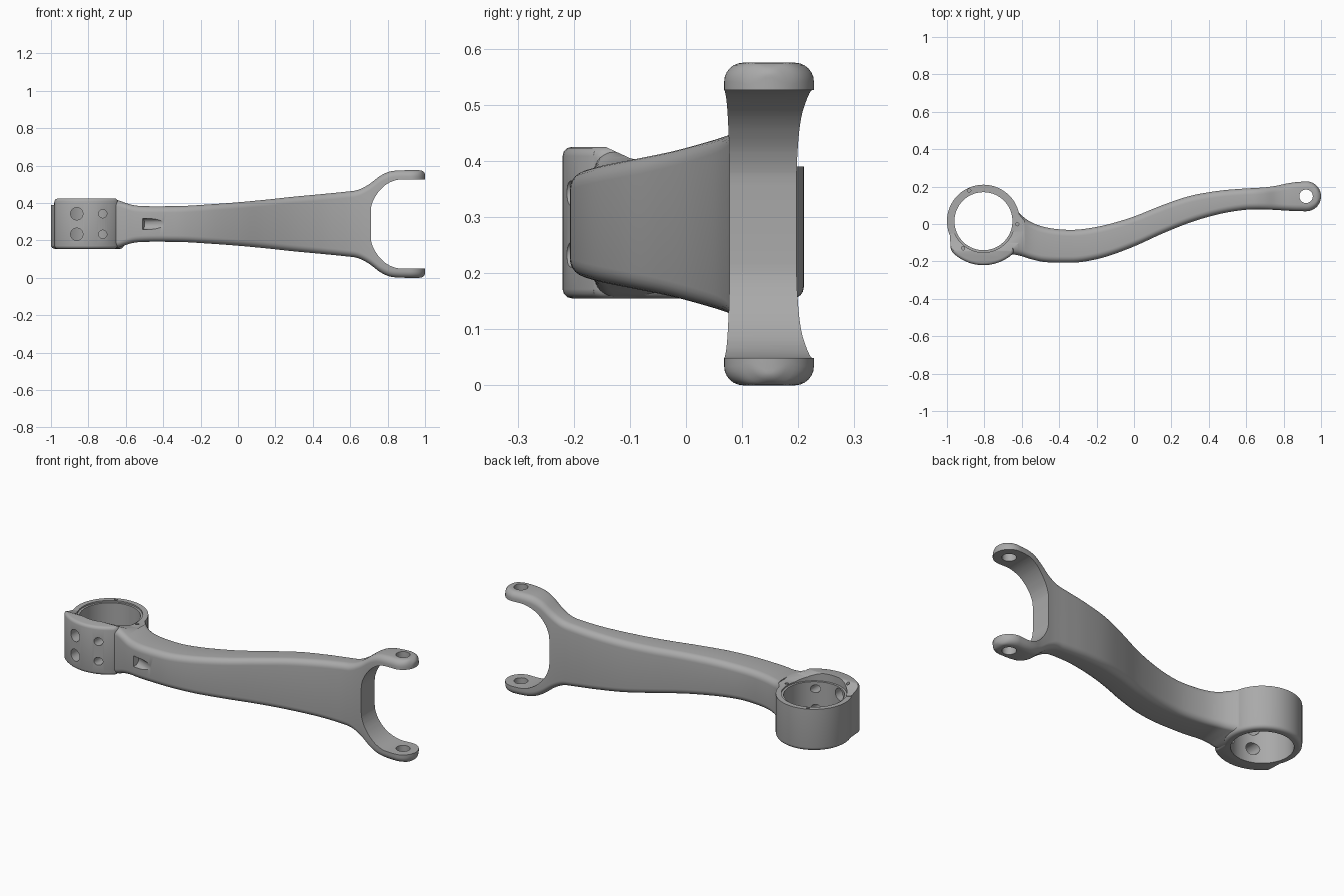
import bpy
import bmesh
import math
from mathutils import Vector

if "Cube" in bpy.data.objects:
    bpy.data.objects.remove(bpy.data.objects["Cube"], do_unlink=True)

MID = 0.2875                      # height of the symmetry plane
HUB = Vector((-0.805, 0.015, 0))  # axis of the clamp ring
EYE = Vector((0.92, 0.148, 0))    # axis of the fork eyes

metal = bpy.data.materials.new("grey metal")
metal.use_nodes = True
grey = (0.4, 0.4, 0.4, 1)
metal.diffuse_color = grey
metal.node_tree.nodes["Principled BSDF"].inputs["Base Color"].default_value = grey


def finish(name, bm):
    bmesh.ops.recalc_face_normals(bm, faces=bm.faces[:])
    mesh = bpy.data.meshes.new(name)
    bm.to_mesh(mesh)
    bm.free()
    mesh.materials.append(metal)
    obj = bpy.data.objects.new(name, mesh)
    bpy.context.collection.objects.link(obj)
    return obj


def loft(name, rings):
    """Skin a list of equal-length rings and cap both ends."""
    bm = bmesh.new()
    loops = [[bm.verts.new(p) for p in ring] for ring in rings]
    count = len(loops[0])
    for a, b in zip(loops, loops[1:]):
        for i in range(count):
            j = (i + 1) % count
            bm.faces.new((a[i], a[j], b[j], b[i]))
    bm.faces.new(loops[0])
    bm.faces.new(loops[-1])
    return finish(name, bm)


def cylinder(name, start, end, radius, sides=32):
    start, end = Vector(start), Vector(end)
    axis = end - start
    side = axis.orthogonal().normalized()
    other = axis.normalized().cross(side)
    angles = [math.tau * i / sides for i in range(sides)]
    circle = [(side * math.cos(t) + other * math.sin(t)) * radius for t in angles]
    return loft(name, [[c + p for p in circle] for c in (start, end)])


def spline(points, steps):
    """Smooth curve through a few control tuples."""
    pts = [points[0], *points, points[-1]]
    out = []
    for a, b, c, d in zip(pts, pts[1:], pts[2:], pts[3:]):
        for k in range(steps):
            t = k / steps
            out.append(tuple(
                q + t * ((r - p) / 2 + t * (p - 2.5 * q + 2 * r - s / 2
                         + t * (1.5 * (q - r) + (s - p) / 2)))
                for p, q, r, s in zip(a, b, c, d)))
    return out + [points[-1]]


def section(x, low, high, half):
    """Rounded rectangle across the arm."""
    r = min(0.034, (high - low) * 0.45)
    ring = []
    for quarter in range(4):
        cy = high - r if quarter in (0, 3) else low + r
        cz = MID + (half - r) * (1 if quarter < 2 else -1)
        for k in range(7):
            t = math.pi / 2 * (quarter + k / 6)
            ring.append((x, cy + r * math.cos(t), cz + r * math.sin(t)))
    return ring


def combine(body, other, operation):
    mod = body.modifiers.new(operation, "BOOLEAN")
    mod.operation = operation
    mod.solver = "EXACT"
    mod.object = other
    bpy.context.view_layer.objects.active = body
    bpy.ops.object.modifier_apply(modifier=mod.name)
    bpy.data.objects.remove(other, do_unlink=True)


# Curved arm: x, front edge, back edge, half height
stations = [
    (-0.70, -0.165, 0.11, 0.133), (-0.645, -0.163, 0.09, 0.128),
    (-0.60, -0.172, 0.045, 0.112), (-0.55, -0.188, 0.01, 0.099),
    (-0.48, -0.203, -0.016, 0.095), (-0.38, -0.207, -0.03, 0.095),
    (-0.28, -0.203, -0.028, 0.097), (-0.15, -0.175, -0.005, 0.105),
    (0, -0.12, 0.04, 0.116), (0.15, -0.052, 0.1, 0.13),
    (0.3, 0.008, 0.15, 0.146), (0.45, 0.052, 0.177, 0.16),
    (0.57, 0.073, 0.188, 0.172), (0.64, 0.078, 0.192, 0.182),
    (0.70, 0.078, 0.196, 0.212), (0.76, 0.075, 0.204, 0.257),
    (0.81, 0.072, 0.215, 0.28), (0.86, 0.069, 0.223, 0.2865),
    (0.92, 0.068, 0.228, 0.2875),
]
rings = [section(*s) for s in spline(stations, 5)]
for k in range(1, 15):            # rounded tip of the fork
    t = math.radians(6.1 * k)
    x, w = EYE.x + 0.08 * math.sin(t), 0.08 * math.cos(t)
    u = max(0, (x - 0.97) / 0.03)
    drop = 0.025 * (1 - math.sqrt(1 - u * u))
    rings.append(section(x, EYE.y - w, EYE.y + w, MID - drop))
body = loft("control_arm", rings)

# Clamp ring with a rounded lower edge
profile = [(0.155 + 0.02 * (1 - math.sin(t)), 0.175 + 0.02 * math.cos(t))
           for t in (math.pi / 2 * (1 - k / 4) for k in range(5))]
profile = [(0.33 - z, r) for z, r in profile]
profile = [(0.155 + (0.175 - z), r) for z, r in profile] + [(0.39, 0.195)]
ring_part = loft("clamp_ring", [
    [HUB + Vector((r * math.cos(a), r * math.sin(a), z))
     for a in (math.tau * i / 96 for i in range(96))] for z, r in profile])
combine(body, ring_part, "UNION")

# Thick bolt boss on the front of the ring
outline = [(HUB.x + 0.235 * math.cos(math.radians(a)),
            HUB.y + 0.235 * math.sin(math.radians(a))) for a in range(222, 317, 4)]
outline += [(-0.65, -0.05), (-0.985, -0.05)]
boss = loft("bolt_boss", [[(x, y, z) for x, y in outline] for z in (0.155, 0.425)])
bevel = boss.modifiers.new("round", "BEVEL")
bevel.width = 0.018
bevel.segments = 3
bevel.angle_limit = math.radians(35)
bpy.context.view_layer.objects.active = boss
bpy.ops.object.modifier_apply(modifier=bevel.name)
combine(body, boss, "UNION")

# Lower the top of the ring behind the boss
step = [(-0.15, 0.428), (-0.10, 0.405), (-0.04, 0.39),
        (0.3, 0.39), (0.3, 0.5), (-0.15, 0.5)]
cutters = [loft("step_cutter", [[(x, y, z) for y, z in step] for x in (-1.1, -0.585)])]

# Fork opening, mirrored about the middle height
half = spline([(0.71, 0.07), (0.714, 0.10), (0.73, 0.14), (0.76, 0.182),
               (0.80, 0.216), (0.85, 0.236), (0.9, 0.2385)], 4) + [(1.2, 0.2385)]
slot = [(x, MID + h) for x, h in half] + [(x, MID - h) for x, h in reversed(half)]
cutters.append(loft("fork_cutter", [[(x, y, z) for x, z in slot] for y in (-0.2, 0.5)]))

# Bore, its shallow recess and the fork eyes
up = Vector((0, 0, 1))
cutters += [
    cylinder("bore_cutter", HUB - up, HUB + up, 0.155, 96),
    cylinder("recess_cutter", HUB + up * 0.382, HUB + up, 0.167, 96),
    cylinder("eye_cutter", EYE - up, EYE + up, 0.036),
]

# Clamp bolt holes
for x, radius in ((-0.862, 0.033), (-0.723, 0.022)):
    for side in (-1, 1):
        z = MID + 0.055 * side
        cutters.append(cylinder("bolt_cutter", (x, -0.4, z), (x, 0, z), radius))

# Pin holes in the ring face
for degrees in (115, -5, 233):
    a = math.radians(degrees)
    spot = HUB + 0.181 * Vector((math.cos(a), math.sin(a), 0))
    cutters.append(cylinder("pin_cutter", spot + up * 0.35, spot + up * 0.6, 0.009, 16))

# Slanted dimple on the front of the arm
cutters.append(cylinder("dimple_cutter", (-0.51, -0.196, MID), (-0.3, -0.275, MID), 0.03))

for cutter in cutters:
    combine(body, cutter, "DIFFERENCE")

bpy.ops.object.select_all(action="DESELECT")
body.select_set(True)
bpy.context.view_layer.objects.active = body
bpy.ops.object.shade_smooth_by_angle(angle=math.radians(32))
